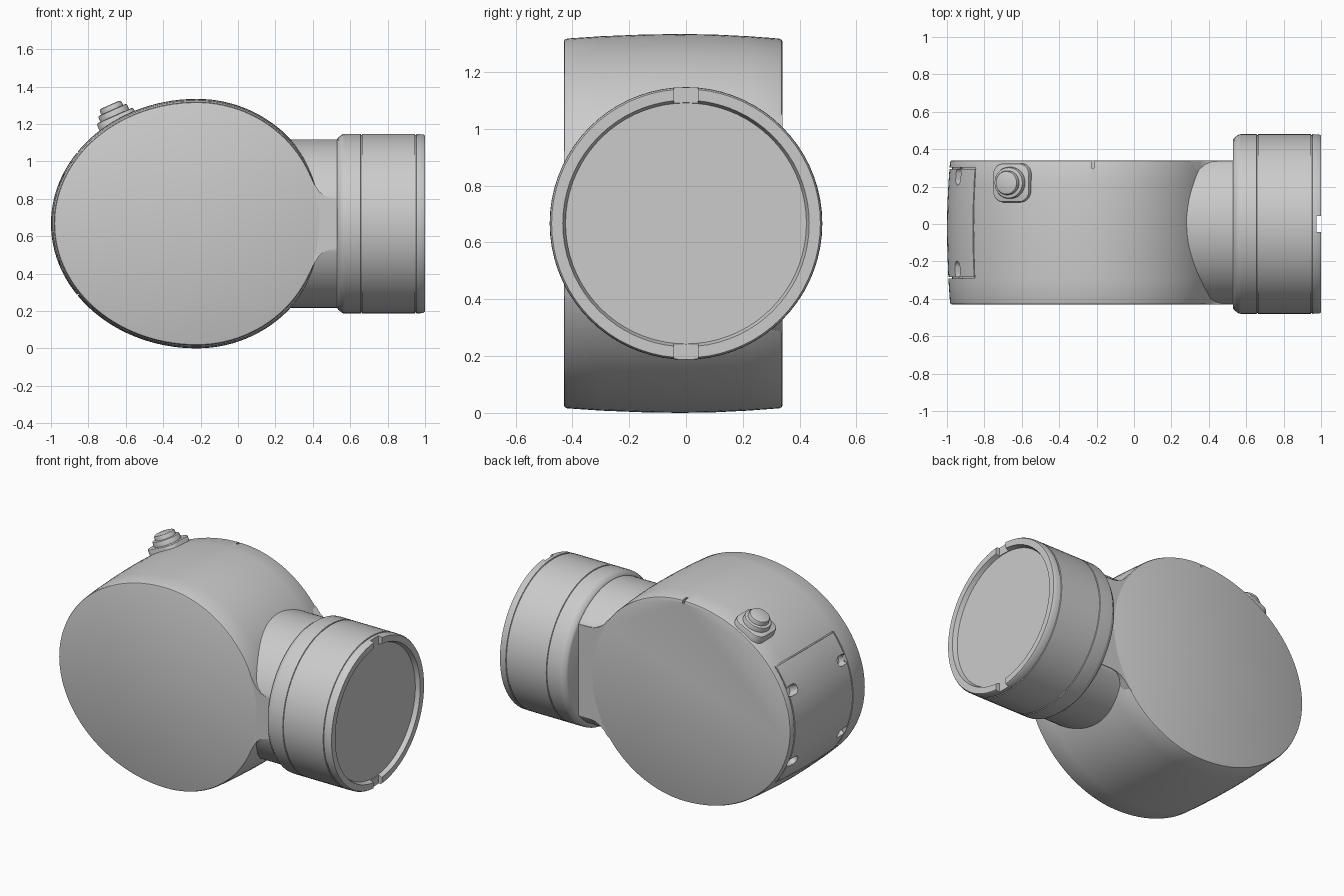
import bpy, bmesh, math
from mathutils import Vector, Matrix

if "Cube" in bpy.data.objects:
    bpy.data.objects.remove(bpy.data.objects["Cube"])

ZC = 0.667            # height of the collar axis and body centre
XC = -0.22            # widest point of the body
FRONT, BACK = -0.43, 0.34


def loft(name, rings, smooth=True):
    """Skin equal-length rings and cap both ends."""
    bm = bmesh.new()
    vs = [[bm.verts.new(p) for p in ring] for ring in rings]
    n = len(vs[0])
    for a, b in zip(vs, vs[1:]):
        for i in range(n):
            j = (i + 1) % n
            bm.faces.new((a[i], a[j], b[j], b[i]))
    bm.faces.new(vs[0])
    bm.faces.new(vs[-1])
    bmesh.ops.recalc_face_normals(bm, faces=bm.faces)
    me = bpy.data.meshes.new(name)
    bm.to_mesh(me)
    bm.free()
    ob = bpy.data.objects.new(name, me)
    bpy.context.collection.objects.link(ob)
    if smooth:
        shade(ob)
    return ob


def activate(ob):
    bpy.ops.object.select_all(action='DESELECT')
    ob.select_set(True)
    bpy.context.view_layer.objects.active = ob


def shade(ob):
    activate(ob)
    bpy.ops.object.shade_smooth_by_angle(angle=math.radians(32))


def cut(ob, cutter):
    cutter.hide_render = True
    activate(ob)
    m = ob.modifiers.new("cut", 'BOOLEAN')
    m.operation, m.solver, m.object = 'DIFFERENCE', 'EXACT', cutter
    bpy.ops.object.modifier_apply(modifier=m.name)
    bpy.data.objects.remove(cutter)


def oval(a, y, d):
    """Point on the body outline; a = 0 points to -x, d = inward offset."""
    rx = (0.78 if math.cos(a) > 0 else 0.68) - d
    return (XC - rx * math.cos(a), y, ZC + (0.667 - d) * math.sin(a))


def prism(name, pts, y0, y1, smooth=True):
    return loft(name, [[(x, y, z) for x, z in pts] for y in (y0, y1)], smooth)


def rounded(hx, hy, r, n=10):
    pts = []
    for k, (sx, sy) in enumerate(((1, 1), (-1, 1), (-1, -1), (1, -1))):
        for i in range(n):
            t = math.pi / 2 * (k + i / (n - 0.5))
            pts.append((sx * (hx - r) + r * math.cos(t), sy * (hy - r) + r * math.sin(t)))
    return pts


def plate(name, hx, hy, r, z0, z1, origin, tilt, edge=0.0):
    """Rounded plate whose normal leans toward -x by tilt."""
    mat = Matrix.Translation(origin) @ Matrix.Rotation(-tilt, 4, 'Y')
    levels = [(z0, 0)] + ([(z1 - edge, 0), (z1 - edge * 0.3, edge * 0.3)] if edge else []) + [(z1, edge)]
    return loft(name, [[mat @ Vector((x, y, z)) for x, y in rounded(hx - d, hy - d, r - d)]
                       for z, d in levels])


def box(name, x0, x1, y0, y1, z0, z1):
    return prism(name, [(x0, z0), (x1, z0), (x1, z1), (x0, z1)], y0, y1, False)


# Main body: slightly crowned oval drum with softened rims
sections = [(-0.43, .027), (-.427, .020), (-.418, .016), (-.3, .008), (-.15, .002), (-.02, 0),
            (.1, .002), (.22, .008), (.328, .016), (.337, .020), (.34, .027)]
N = 112
body = loft("body", [[oval(2 * math.pi * i / N, y, d) for i in range(N)] for y, d in sections])

# Access panel: grooves around the hatch on the left side
def arc_cutter(a0, a1, y0, y1, depth, n=24):
    ang = [a0 + (a1 - a0) * i / n for i in range(n + 1)]
    pts = [oval(a, 0, depth) for a in ang] + [oval(a, 0, -0.05) for a in reversed(ang)]
    return prism("groove_cutter", [(p[0], p[2]) for p in pts], y0, y1, False)

A, PY0, PY1 = 0.61, -0.287, 0.297
for y in (PY0, PY1):
    cut(body, arc_cutter(-A, A, y - 0.004, y + 0.004, 0.028))
for a in (-A, A):
    cut(body, arc_cutter(a - 0.005, a + 0.005, PY0, PY1, 0.018, 2))

# Four rounded screw slots at the panel edges
for a in (-0.36, 0.36):
    tilt = math.atan2(math.cos(a) / 0.78, math.sin(a) / 0.667)
    for y in (PY0 + 0.042, PY1 - 0.042):
        cut(body, plate("slot_cutter", .032, .046, .031, -.07, .06, oval(a, y, 0), tilt))

# Alignment nick on the top rear rim
cut(body, box("nick_cutter", -.227, -.213, .30, .36, 1.295, 1.36))
shade(body)

# Neck: round tube trimmed flush with the body's front and back
ring = [(max(FRONT + .001, min(BACK - .001, .45 * math.cos(t))), ZC + .45 * math.sin(t))
        for t in (2 * math.pi * i / 144 for i in range(144))]
loft("neck", [[(x, y, z) for y, z in ring] for x in (0.15, 0.54)])

# Flares blending the flat faces into the neck
def flare(name, upper, y0, y1):
    pts = [(x, ZC + h) for x, h in upper] + [(x, ZC - h) for x, h in reversed(upper)]
    prism(name, pts, y0, y1)

flare("front_flare", [(.30, .30), (.385, .255), (.41, .208), (.435, .172), (.465, .147), (.50, .136), (.535, .132)],
      FRONT + .0005, -0.2)
flare("back_flare", [(.25, .42), (.325, .375), (.35, .342), (.38, .318), (.415, .302), (.45, .296), (.535, .295)],
      0.1, BACK - .0005)

# Collar: lathed along x with two seams and a shallow recessed end
profile = [(.53, .45), (.535, .460), (.56, .479), (.57, .48), (.656, .48), (.658, .475), (.662, .475),
           (.664, .48), (.945, .48), (.947, .475), (.952, .475), (.954, .48), (.99, .479),
           (1.0, .473), (1.0, .434), (.972, .424)]
S = 72
collar = loft("collar", [[(x, r * math.cos(2 * math.pi * i / S), ZC + r * math.sin(2 * math.pi * i / S))
                          for i in range(S)] for x, r in profile])
cut(collar, box("notch_cutter", .976, 1.05, -.042, .042, 0, 1.4))
shade(collar)

# Push button on the upper left
spot, lean = (-0.65, 0.22, 1.225), math.radians(24)
plate("button_base", .107, .104, .06, -.06, .022, spot, lean, .010)
plate("button_ring", .084, .084, .083, 0, .055, spot, lean, .010)
plate("button_cap", .064, .064, .063, 0, .085, spot, lean, .012)
